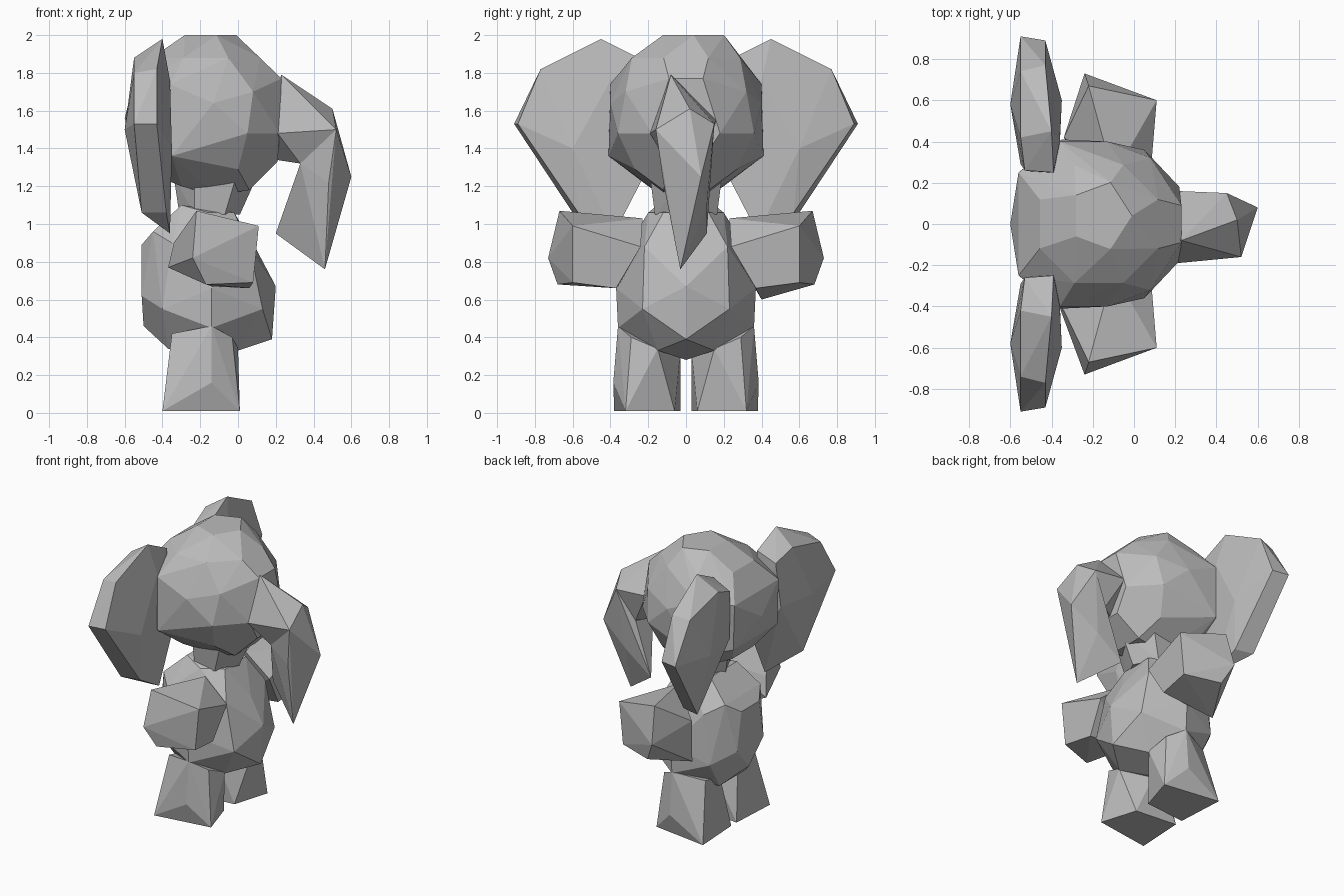
import bpy
import bmesh
from math import cos, sin, pi
from mathutils import Vector

default_cube = bpy.data.objects.get("Cube")
if default_cube:
    bpy.data.objects.remove(default_cube, do_unlink=True)

# Single plain grey for the whole figure
grey = bpy.data.materials.new("plain grey")
grey.use_nodes = True
tone = (0.5, 0.5, 0.5, 1)
grey.diffuse_color = tone
grey.node_tree.nodes["Principled BSDF"].inputs["Base Color"].default_value = tone


def mirrored(points):
    """Return the points together with their reflections across the y = 0 plane."""
    return points + [(x, -y, z) for x, y, z in points if y]


def ring(height, centre, depth, width, sides, turn=0.0, shift=0.0):
    """Return an elliptical ring of points around the vertical axis."""
    angles = [2 * pi * (i + turn) / sides for i in range(sides)]
    return [(centre + depth * cos(a), shift + width * sin(a), height) for a in angles]


def faceted_part(name, points, flip=False):
    """Wrap the points in a flat-shaded convex shell, optionally on the other side."""
    mesh = bpy.data.meshes.new(name)
    shell = bmesh.new()
    for x, y, z in points:
        shell.verts.new(Vector((x, -y if flip else y, z)))
    result = bmesh.ops.convex_hull(shell, input=shell.verts)
    unused = {g for g in result["geom_interior"] if isinstance(g, bmesh.types.BMVert)}
    bmesh.ops.delete(shell, geom=list(unused), context="VERTS")
    bmesh.ops.dissolve_limit(shell, angle_limit=pi / 60,
                             verts=shell.verts, edges=shell.edges)
    bmesh.ops.recalc_face_normals(shell, faces=shell.faces)
    shell.to_mesh(mesh)
    shell.free()
    mesh.materials.append(grey)
    part = bpy.data.objects.new(name, mesh)
    bpy.context.collection.objects.link(part)
    return part


def faceted_pair(name, points):
    """Build the same part on the left and right of the figure."""
    faceted_part("left_" + name, points)
    faceted_part("right_" + name, points, flip=True)


# Head: boulder with broad cheeks that meet the ears
crown = ring(2.0, -.16, .15, .17, 5, shift=.04) + ring(1.88, -.17, .31, .31, 8, .5)
brow = [(.23, .09, 1.77), (.08, .32, 1.7), (-.13, .4, 1.64), (-.36, .4, 1.74)]
cheek = [(.22, .18, 1.48), (.05, .36, 1.48), (-.35, .41, 1.36), (0, .27, 1.29)]
chin = [(.21, .08, 1.33), (.06, .12, 1.18), (-.3, .2, 1.2), (-.12, .12, 1.15)]
nape = [(-.6, 0, 1.56), (-.56, .25, 1.72), (-.55, .25, 1.4), (-.45, .12, 1.26)]
faceted_part("head", crown + mirrored(brow + cheek + chin + nape))

# Neck
faceted_part("neck", ring(1.25, -.12, .22, .22, 6) + ring(1.05, -.15, .16, .19, 6))

# Body: pear shape with a round belly
belly = [(.2, 0, .67), (.18, 0, .39), (.13, .23, .55), (.1, 0, .86), (.06, .22, .88)]
flank = [(-.14, .37, .66), (-.14, .36, .45), (-.35, .3, .9), (-.4, .3, .55)]
back = [(-.45, .2, .96), (-.51, .1, .89), (-.51, .15, .62), (-.5, 0, .46)]
shoulders = [(-.02, .12, 1.06), (-.3, .15, 1.1), (-.16, .2, 1.06)]
underside = [(-.37, .15, .34), (0, .15, .33), (-.15, 0, .28)]
faceted_part("body", mirrored(belly + flank + back + shoulders + underside))

# Legs: blocky stumps that narrow towards the hip
foot = [(.01, .32, .01), (-.07, .06, .01), (-.38, .03, .01), (-.4, .38, .01)]
thigh = [(-.14, .385, .16), (-.14, .36, .46), (-.03, .29, .4), (-.35, .28, .42),
         (0, .15, .34), (-.2, .03, .32), (-.34, .1, .38)]
faceted_pair("leg", foot + thigh)

# Arms: short chunky blocks; the left one reaches further down the flank
hand = [(.11, .6, .99), (.08, .6, .69), (-.22, .67, 1.07), (-.24, .73, .82),
        (-.17, .68, .68)]
shoulder = [(.08, .24, .88), (-.1, .23, 1.03), (.06, .37, .66), (-.14, .36, .67),
            (-.34, .42, .9)]
faceted_part("left_arm", hand + shoulder + [(-.33, .4, .6)])
faceted_part("right_arm", hand + shoulder + [(-.37, .38, .77)], flip=True)

# Ears: big drooping slabs running into the sides of the head
ear_front = [(-.4, .45, 1.98), (-.43, .77, 1.82), (-.43, .89, 1.53), (-.35, .6, 1.4),
             (-.36, .38, .95), (-.35, .42, 1.36), (-.38, .57, 1.06), (-.37, .23, 1.24)]
ear_back = [(-.55, .42, 1.88), (-.55, .74, 1.8), (-.55, .91, 1.53), (-.6, .58, 1.5),
            (-.55, .29, 1.5), (-.51, .6, 1.06)]
ear_root = [(-.53, .26, 1.82), (-.39, .25, 1.88), (-.36, .4, 1.76)]
faceted_pair("ear", ear_front + ear_back + ear_root)

# Trunk: a stout bridge from the face, then a drooping tip
bend = [(.5, .02, 1.61), (.52, -.16, 1.5), (.45, .15, 1.53), (.33, -.1, 1.32),
        (.33, .1, 1.32)]
bridge = [(.23, -.08, 1.79), (.21, -.19, 1.48), (.21, .16, 1.55), (.2, 0, 1.34),
          (.1, 0, 1.5)]
droop = [(.6, .08, 1.25), (.48, -.12, 1.22), (.46, -.03, .76), (.2, .11, .95),
         (.4, .11, 1.1)]
faceted_part("trunk_bridge", bridge + bend)
faceted_part("trunk_tip", bend + droop)
